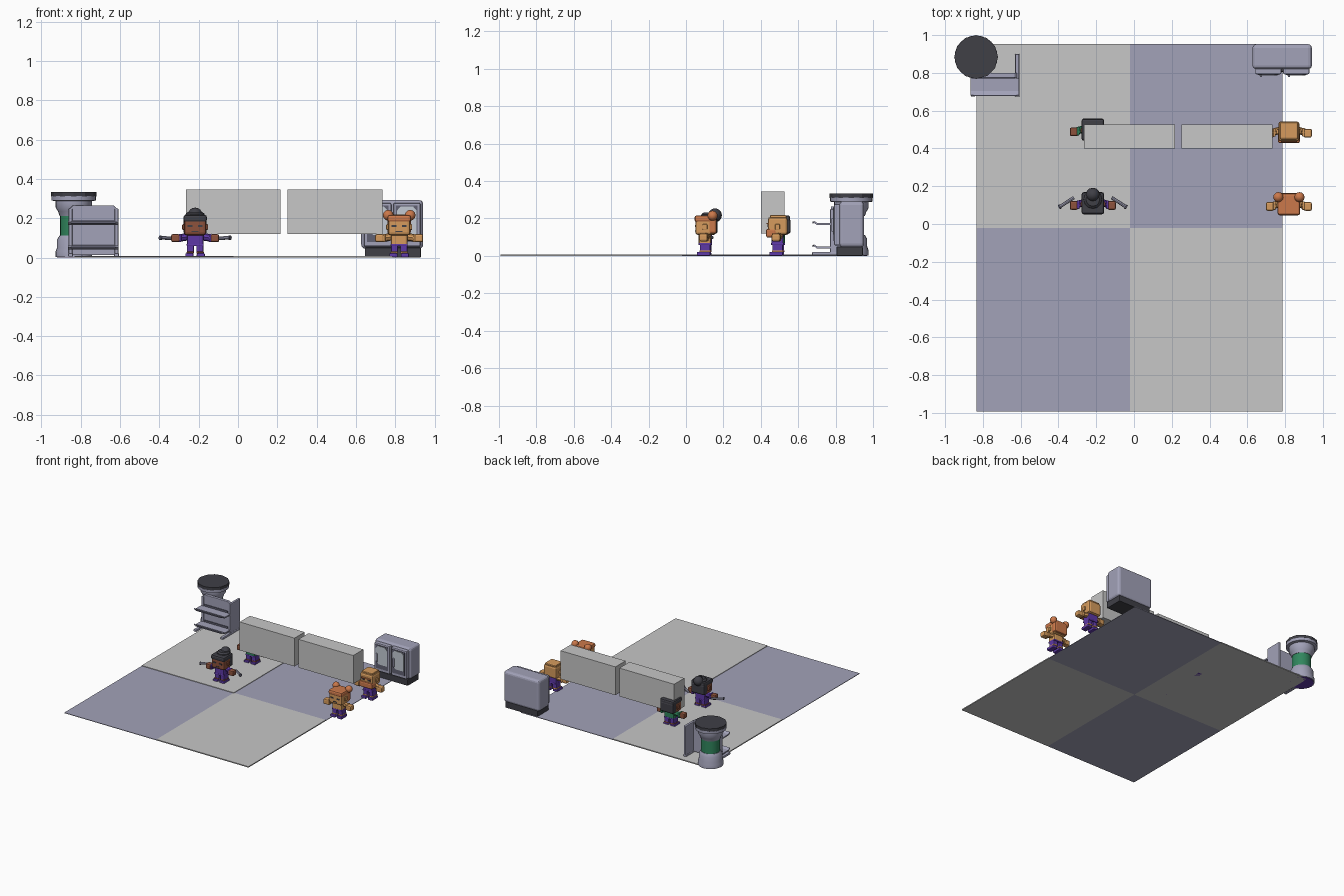
import bpy, bmesh, math
from mathutils import Vector

if "Cube" in bpy.data.objects:
    bpy.data.objects.remove(bpy.data.objects["Cube"])


def mat(name, r, g, b):
    m = bpy.data.materials.new(name)
    m.diffuse_color = (r, g, b, 1)
    m.use_nodes = True
    m.node_tree.nodes["Principled BSDF"].inputs["Base Color"].default_value = m.diffuse_color
    return m


GREY = mat("light grey", .57, .57, .57)
LILAC = mat("lilac grey", .36, .36, .48)
SLATE = mat("slate", .12, .12, .17)
DARK = mat("charcoal", .05, .05, .062)
GLASS = mat("pale glass", .55, .60, .66)
GREEN = mat("green", .03, .24, .11)
PURPLE = mat("purple", .11, .04, .38)
BROWN = mat("brown", .27, .085, .045)
TAN = mat("tan", .67, .33, .11)
ORANGE = mat("orange", .60, .19, .07)


def finish(name, bm, m, bevel=0.0, segs=2, smooth=False):
    bmesh.ops.recalc_face_normals(bm, faces=bm.faces)
    me = bpy.data.meshes.new(name)
    bm.to_mesh(me)
    bm.free()
    ob = bpy.data.objects.new(name, me)
    bpy.context.collection.objects.link(ob)
    me.materials.append(m)
    if bevel:
        b = ob.modifiers.new("bevel", 'BEVEL')
        b.width, b.segments = bevel, segs
    if smooth:
        bpy.ops.object.select_all(action='DESELECT')
        ob.select_set(True)
        bpy.context.view_layer.objects.active = ob
        bpy.ops.object.shade_smooth_by_angle(angle=math.radians(35))
    return ob


def box(name, m, x, y, z, bevel=0.0, segs=2):
    """Box from (min, max) pairs."""
    bm = bmesh.new()
    bmesh.ops.create_cube(bm, size=1)
    for v in bm.verts:
        v.co = [r[0] if c < 0 else r[1] for c, r in zip(v.co, (x, y, z))]
    return finish(name, bm, m, bevel, segs)


def lathe(name, m, cx, cy, profile, n=24, smooth=True):
    """Turn (radius, height) points into a capped solid."""
    bm = bmesh.new()
    rings = [[bm.verts.new((cx + r * math.cos(2 * math.pi * i / n),
                            cy + r * math.sin(2 * math.pi * i / n), z)) for i in range(n)]
             for r, z in profile]
    for a, b in zip(rings, rings[1:]):
        for i in range(n):
            bm.faces.new((a[i], a[(i + 1) % n], b[(i + 1) % n], b[i]))
    bm.faces.new(rings[0])
    bm.faces.new(rings[-1])
    return finish(name, bm, m, smooth=smooth)


def prism(name, m, pts, axis, lo, hi, bevel=0.0):
    """Extrude a 2D outline along x ('x': pts are y,z) or y ('y': pts are x,z)."""
    bm = bmesh.new()
    def put(p, d):
        return bm.verts.new((d, p[0], p[1]) if axis == 'x' else (p[0], d, p[1]))
    a, b = [put(p, lo) for p in pts], [put(p, hi) for p in pts]
    bm.faces.new(a)
    bm.faces.new(b)
    for i in range(len(pts)):
        j = (i + 1) % len(pts)
        bm.faces.new((a[i], a[j], b[j], b[i]))
    return finish(name, bm, m, bevel)


def rod(name, m, p, q, r, n=8):
    p, q = Vector(p), Vector(q)
    bm = bmesh.new()
    bmesh.ops.create_cone(bm, cap_ends=True, segments=n, radius1=r, radius2=r, depth=(q - p).length)
    rot = (q - p).to_track_quat('Z', 'Y')
    for v in bm.verts:
        v.co = rot @ v.co + (p + q) / 2
    return finish(name, bm, m, smooth=True)


def ball(name, m, c, r):
    bm = bmesh.new()
    bmesh.ops.create_uvsphere(bm, u_segments=12, v_segments=8, radius=r)
    bmesh.ops.translate(bm, verts=bm.verts, vec=c)
    return finish(name, bm, m, smooth=True)


# Checkered floor
XS, YS = (-.833, -.022, .787), (-.993, -.021, .952)
for i in range(2):
    for j in range(2):
        light = i != j
        box("floor_tile", GREY if light else LILAC, XS[i:i + 2], YS[j:j + 2],
            (0, .008 if light else .004))

# Floating wall blocks
for x0 in (-.265, .252):
    box("wall_block", GREY, (x0, x0 + .482), (.40, .527), (.12, .345))

# Round column with green core
cx, cy = -.836, .884
lathe("column_base", LILAC, cx, cy, [(.092, .002), (.092, .03), (.085, .05), (.085, .09), (.072, .112)])
lathe("column_foot_plate", PURPLE, cx, cy, [(.085, 0), (.085, .003)])
lathe("column_core", GREEN, cx, cy, [(.069, .11), (.069, .215)])
lathe("column_collar", LILAC, cx, cy,
      [(.072, .212), (.08, .235), (.092, .255), (.092, .287), (.114, .29), (.114, .312)])
lathe("column_lid", DARK, cx, cy, [(.116, .31), (.116, .333)], 12, False)

# Shelf rack beside the column
prism("rack_back", LILAC, [(-.855, .012), (-.618, .012), (-.618, .25), (-.632, .265),
                           (-.841, .265), (-.855, .25)], 'y', .775, .80, .004)
for x0 in (-.862, -.628):
    box("rack_post", LILAC, (x0, x0 + .02), (.77, .90), (.01, .25), .005)
    box("rack_foot", LILAC, (x0 - .002, x0 + .022), (.675, .90), (.004, .022), .004)
for z in (.165, .04):
    prism("rack_shelf", LILAC, [(.78, z), (.70, z), (.68, z + .014), (.684, z + .022),
                                (.703, z + .01), (.78, z + .01)], 'x', -.865, -.608)
    box("rack_slot", SLATE, (-.84, -.63), (.770, .776), (z + .012, z + .026))
    box("rack_shelf_lip", SLATE, (-.85, -.622), (.677, .682), (z + .008, z + .018))

# Cabinet with two glass doors
box("cabinet_body", LILAC, (.627, .942), (.82, .952), (.045, .292), .02, 3)
box("cabinet_plinth", DARK, (.645, .93), (.805, .945), (0, .05), .004)
for x0 in (.642, .79):
    x1 = x0 + .138
    box("cabinet_door", LILAC, (x0, x1), (.792, .83), (.055, .278), .008)
    box("door_recess", SLATE, (x0 + .014, x1 - .014), (.789, .794), (.08, .265))
    prism("door_glass", GLASS, [(x0 + .02, .14), (x0 + .045, .115), (x1 - .02, .115), (x1 - .02, .24),
                                (x1 - .038, .26), (x0 + .038, .26), (x0 + .02, .24)], 'y', .785, .79)
    box("door_handle", LILAC, (x0 + .024, x0 + .036), (.778, .79), (.13, .20), .003)


def figure(x, y, skin, hair, shirt, sleeve, style):
    """Small chunky figure facing the front."""
    def part(name, m, xr, yr, zr, bevel=.006):
        return box(name, m, (x + xr[0], x + xr[1]), (y + yr[0], y + yr[1]), zr, bevel)
    part("torso", shirt, (-.042, .042), (-.032, .034), (.06, .122), .01)
    part("belt", PURPLE, (-.043, .043), (-.033, .035), (.058, .07), .003)
    part("head", skin, (-.056, .056), (-.05, .055), (.112, .208), .014)
    for s in (-1, 1):
        def side(a, b):
            return tuple(sorted((s * a, s * b)))
        part("leg", PURPLE, side(.006, .042), (-.026, .03), (.022, .066))
        part("foot", PURPLE, side(.008, .05), (-.042, .03), (0, .022))
        part("ankle_band", skin, side(.007, .044), (-.028, .032), (.02, .03), .003)
        rod("arm", sleeve, (x + s * .035, y + .012, .106), (x + s * .09, y - .004, .098), .019)
        part("hand", skin, side(.078, .122), (-.03, .016), (.078, .119), .009)
        part("cuff", sleeve, side(.07, .084), (-.026, .02), (.078, .12), .005)
        part("ear", skin, side(.05, .066), (-.012, .014), (.14, .17), .005)
        part("eye", DARK, side(.014, .038), (-.053, -.049), (.155, .165), 0)
    part("mouth", DARK, (-.018, .018), (-.053, -.049), (.13, .136), 0)
    if style != "bald":
        part("hair_cap", hair, (-.06, .06), (-.054, .062), (.18, .217), .012)
        part("hair_back", hair, (-.059, .059), (.02, .064), (.118, .20), .012)
    if style == "bun":
        lathe("hair_top", hair, x, y + .025, [(.05, .21), (.048, .222), (.036, .232)], 12)
        ball("hair_bun", hair, (x, y + .05, .217), .037)
    if style == "two_buns":
        for s in (-1, 1):
            ball("side_bun", hair, (x + s * .056, y + .042, .215), .027)
    if style == "bald":
        part("scalp", skin, (-.048, .048), (-.04, .05), (.20, .219), .009)
        part("beard", hair, (-.058, .058), (-.06, -.005), (.098, .145), .01)
        part("brow", hair, (-.042, .042), (-.057, -.045), (.168, .177), .003)


figure(-.218, .105, BROWN, DARK, PURPLE, PURPLE, "bun")
figure(-.218, .495, BROWN, DARK, GREEN, GREEN, "short")
figure(.82, .10, TAN, ORANGE, TAN, TAN, "two_buns")
figure(.82, .488, TAN, ORANGE, PURPLE, TAN, "bald")

# Hand rods of the first figure
for s in (-1, 1):
    rod("hand_rod", LILAC, (-.218 + s * .10, .14, .098), (-.218 + s * .177, .09, .1), .009)
    rod("rod_tip", SLATE, (-.218 + s * .172, .093, .1), (-.218 + s * .18, .088, .1), .012)
